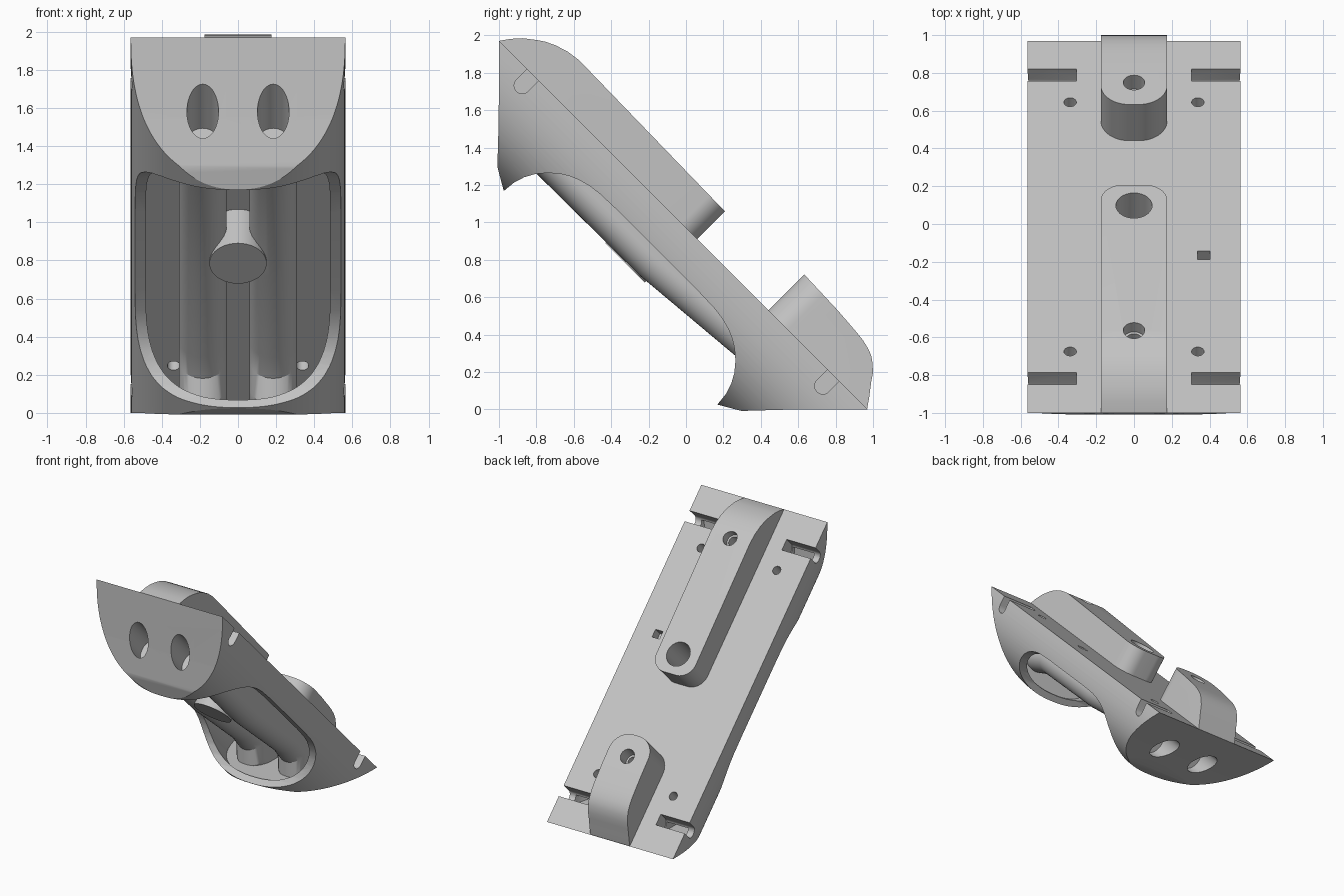
import bpy, bmesh, math
from mathutils import Vector

if "Cube" in bpy.data.objects:
    bpy.data.objects.remove(bpy.data.objects["Cube"], do_unlink=True)

R2 = math.sqrt(2)
LENGTH = 2.786          # length of the sloping mounting face

grey = bpy.data.materials.new("light_grey")
grey.use_nodes = True
grey.diffuse_color = (0.55, 0.55, 0.55, 1)
grey.node_tree.nodes["Principled BSDF"].inputs["Base Color"].default_value = (0.55, 0.55, 0.55, 1)


def place(x, u, d):
    """u runs down the slope, d goes inward from the mounting face."""
    return Vector((x, -1 + (u - d) / R2, 1.97 - (u + d) / R2))


def loft(name, rings):
    bm = bmesh.new()
    rows = [[bm.verts.new(place(*p)) for p in ring] for ring in rings]
    n = len(rows[0])
    for a, b in zip(rows, rows[1:]):
        for i in range(n):
            j = (i + 1) % n
            bm.faces.new((a[i], a[j], b[j], b[i]))
    bm.faces.new(rows[0])
    bm.faces.new(rows[-1])
    bmesh.ops.recalc_face_normals(bm, faces=bm.faces)
    mesh = bpy.data.meshes.new(name)
    bm.to_mesh(mesh)
    bm.free()
    mesh.materials.append(grey)
    ob = bpy.data.objects.new(name, mesh)
    bpy.context.collection.objects.link(ob)
    return ob


def along_x(name, pts, a, b):
    return loft(name, [[(x, u, d) for u, d in pts] for x in (a, b)])


def along_u(name, pts, a, b):
    return loft(name, [[(x, u, d) for x, d in pts] for u in (a, b)])


def along_d(name, pts, a, b):
    return loft(name, [[(x, u, d) for x, u in pts] for d in (a, b)])


def oval(cx, cy, rx, ry, n=40):
    return [(cx + rx * math.cos(2 * math.pi * i / n),
             cy + ry * math.sin(2 * math.pi * i / n)) for i in range(n)]


def combine(target, tool, op):
    mod = target.modifiers.new(op, 'BOOLEAN')
    mod.operation, mod.object, mod.solver = op, tool, 'EXACT'
    bpy.context.view_layer.objects.active = target
    bpy.ops.object.modifier_apply(modifier=mod.name)
    bpy.data.objects.remove(tool, do_unlink=True)
    return target


def trough(a, b, n=64, k=2 / 2.3):
    """Rounded trough section, flat at the mounting face."""
    pts = []
    for i in range(n + 1):
        t = math.pi * i / n
        c, s = math.cos(t), math.sin(t)
        pts.append((math.copysign(a * abs(c) ** k, c), b * abs(s) ** k))
    return pts


def symmetric(pts):
    return pts + [(LENGTH - u, d) for u, d in reversed(pts)]


def end_blank():
    return along_x("blank", symmetric([(0, 0), (0.3, 0.302), (0.47, 0.482), (0.587, 0.55)]), -0.8, 0.8)


# Outer body: rounded trough with slanted ends
body = along_u("holder_body", trough(0.563, 0.547), -0.2, LENGTH + 0.2)
combine(body, end_blank(), 'INTERSECT')

# Scooped opening across the front
scoop = [(0.585, 0.8), (0.586, 0.545), (0.593, 0.476), (0.611, 0.42), (0.641, 0.365), (0.683, 0.315),
         (0.733, 0.272), (0.78, 0.243), (0.831, 0.222), (0.89, 0.206), (0.956, 0.197), (1.1, 0.192)]
combine(body, along_x("opening", symmetric(scoop), -0.8, 0.8), 'DIFFERENCE')

# Hollow inside
hollow = along_u("hollow", trough(0.51, 0.495), -0.2, LENGTH + 0.2)
combine(hollow, along_x("hollow_ends", symmetric([(0.195, 0.11), (0.735, 0.65)]), -0.7, 0.7), 'INTERSECT')
combine(body, hollow, 'DIFFERENCE')

# Two rounded ribs inside
stations = [(0.15, 0.4), (0.5, 0.4), (0.64, 0.36), (1.418, 0.355), (2.08, 0.297),
            (2.22, 0.31), (2.32, 0.4), (2.65, 0.4)]
for side in (-1, 1):
    rings = []
    for u, deep in stations:
        arc = [(0.185 + 0.125 * math.cos(math.pi * i / 20),
                deep - 0.125 + 0.125 * math.sin(math.pi * i / 20)) for i in range(21)]
        rings.append([(side * x, u, d) for x, d in arc + [(0.06, 0.08), (0.31, 0.08)]])
    rib = combine(loft("rib", rings), end_blank(), 'INTERSECT')
    combine(body, rib, 'UNION')

# Round post between the ribs
combine(body, along_d("post", oval(0, 1.315, 0.15, 0.15), 0.07, 0.362), 'UNION')


def boss(name, side, tip, direction, radius):
    """Raised pad with a rounded inner end."""
    pad = along_x(name, side, -0.3, 0.3)
    half = 0.176
    arc = [(half - radius + radius * math.cos(math.pi / 2 * i / 14),
            tip - direction * (radius - radius * math.sin(math.pi / 2 * i / 14))) for i in range(15)]
    far = tip - direction * 3
    plan = [(half, far)] + arc + [(-x, u) for x, u in reversed(arc)] + [(-half, far)]
    combine(pad, along_d("plan", plan, -0.6, 0.6), 'INTERSECT')
    combine(body, pad, 'UNION')


boss("long_pad", [(0.06, 0.05), (0, 0), (0.035, -0.05), (0.08, -0.1), (0.138, -0.145), (0.18, -0.173),
                  (0.23, -0.197), (0.3, -0.219), (0.378, -0.23), (1.7, -0.206), (1.7, 0.05)],
     1.498, 1, 0.12)
boss("short_pad", [(1.9, 0.05), (1.9, -0.276), (2.3, -0.262), (2.461, -0.25), (2.51, -0.244), (2.553, -0.234),
                   (2.595, -0.219), (2.628, -0.196), (2.668, -0.16), (2.698, -0.116), (2.745, -0.055),
                   (2.784, 0), (2.72, 0.05)],
     2.038, -1, 0.15)


def drill(u, x, r, a, b):
    combine(body, along_d("drill", oval(x, u, r, r, 28), a, b), 'DIFFERENCE')


# Holes in the pads: one large, two stepped
drill(1.34, 0, 0.096, -0.5, 0.3)
for u in (0.39, 2.208):
    drill(u, 0, 0.057, -0.5, -0.16)
    drill(u, 0, 0.042, -0.3, 0.02)

# Paired screw holes, edge slots and end ports
for side in (-1, 1):
    for u in (0.46, LENGTH - 0.46):
        drill(u, side * 0.338, 0.033, -0.1, 0.16)
    for u in (0.257, LENGTH - 0.257):
        slot = [(u + 0.044 * math.cos(math.pi * i / 12),
                 0.08 + 0.044 * math.sin(math.pi * i / 12)) for i in range(13)]
        slot += [(u - 0.044, -0.1), (u + 0.044, -0.1)]
        combine(body, along_x("slot", slot, side * 0.305, side * 0.8), 'DIFFERENCE')
    for a, b in ((-0.1, 0.5), (LENGTH - 0.46, LENGTH + 0.1)):
        combine(body, along_u("port", oval(side * 0.185, 0.276, 0.083, 0.102), a, b), 'DIFFERENCE')

# Small square socket
square = [(0.337, 1.15), (0.403, 1.15), (0.403, 1.213), (0.337, 1.213)]
combine(body, along_d("socket", square, -0.1, 0.08), 'DIFFERENCE')

bpy.ops.object.select_all(action='DESELECT')
body.select_set(True)
bpy.context.view_layer.objects.active = body
bpy.ops.object.shade_smooth_by_angle(angle=math.radians(28))
